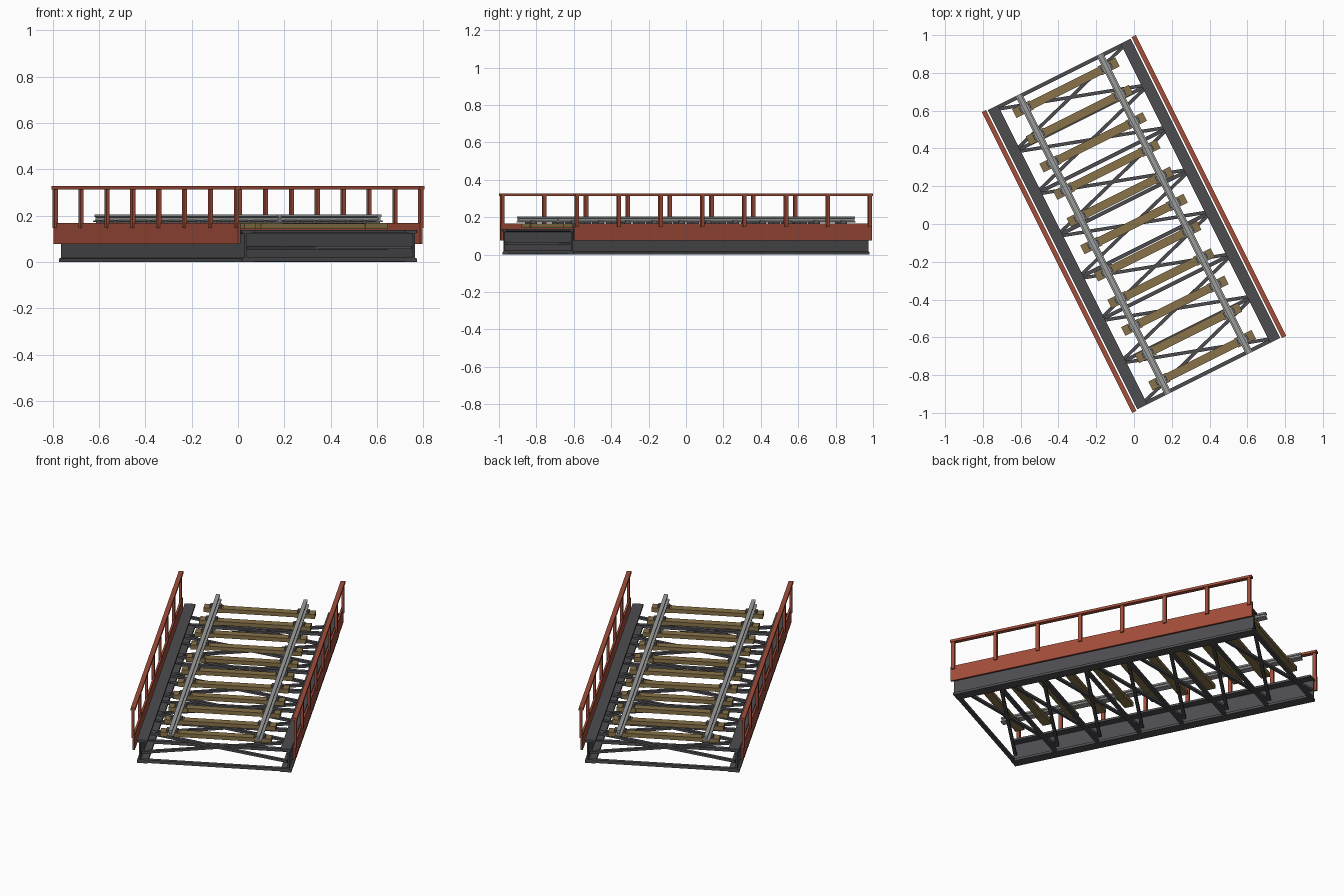
import bpy, bmesh, math
from mathutils import Matrix, Vector

if "Cube" in bpy.data.objects:
    bpy.data.objects.remove(bpy.data.objects["Cube"])

TURN = Matrix.Rotation(math.atan(0.5), 4, 'Z')   # the bridge sits diagonally
HALF = 0.885                                     # half length of the span
PANELS = [-0.875 + 0.25 * i for i in range(8)]   # panel points along the span


def material(name, rgb):
    m = bpy.data.materials.new(name)
    m.diffuse_color = (*rgb, 1)
    m.use_nodes = True
    m.node_tree.nodes["Principled BSDF"].inputs["Base Color"].default_value = m.diffuse_color
    return m


RED = material("rust_red", (0.36, 0.075, 0.042))
STEEL = material("dark_steel", (0.075, 0.075, 0.083))
WOOD = material("timber", (0.25, 0.17, 0.065))
RAIL = material("rail_grey", (0.33, 0.34, 0.33))
CHAIR = material("chair_grey", (0.13, 0.13, 0.14))


def finish(name, bm, mat):
    bmesh.ops.recalc_face_normals(bm, faces=bm.faces)
    me = bpy.data.meshes.new(name)
    bm.to_mesh(me)
    bm.free()
    me.materials.append(mat)
    ob = bpy.data.objects.new(name, me)
    ob.matrix_world = TURN
    bpy.context.collection.objects.link(ob)
    return ob


def box(bm, x0, x1, y0, y1, z0, z1):
    m = Matrix.Translation(((x0 + x1) / 2, (y0 + y1) / 2, (z0 + z1) / 2))
    m = m @ Matrix.Diagonal((abs(x1 - x0), abs(y1 - y0), abs(z1 - z0), 1))
    bmesh.ops.create_cube(bm, size=1, matrix=m)


def bar(bm, a, b, width, height):
    a, b = Vector(a), Vector(b)
    d = b - a
    m = Matrix.Translation((a + b) / 2) @ Matrix.Rotation(math.atan2(d.y, d.x), 4, 'Z')
    bmesh.ops.create_cube(bm, size=1, matrix=m @ Matrix.Diagonal((d.length, width, height, 1)))


def extrude_y(bm, profile, half):
    f = bm.faces.new([bm.verts.new((x, -half, z)) for x, z in profile])
    r = bmesh.ops.extrude_face_region(bm, geom=[f])
    vs = [v for v in r["geom"] if isinstance(v, bmesh.types.BMVert)]
    bmesh.ops.translate(bm, vec=(0, 2 * half, 0), verts=vs)


for side, s in (("left", -1), ("right", 1)):
    # main girder: flanges with the web near the outer edge
    bm = bmesh.new()
    extrude_y(bm, [(s * x, z) for x, z in (
        (0.364, 0), (0.423, 0), (0.423, 0.014), (0.412, 0.018), (0.412, 0.122),
        (0.423, 0.126), (0.423, 0.138), (0.364, 0.138), (0.364, 0.126),
        (0.402, 0.122), (0.402, 0.018), (0.364, 0.014))], HALF)
    finish(side + "_girder", bm, STEEL)

    # side plate
    bm = bmesh.new()
    box(bm, s * 0.434, s * 0.445, -0.89, 0.89, 0.077, 0.168)
    finish(side + "_side_plate", bm, RED)

    # handrail and its posts
    bm = bmesh.new()
    box(bm, s * 0.431, s * 0.456, -0.89, 0.89, 0.314, 0.328)
    for y in PANELS:
        box(bm, s * 0.438, s * 0.453, y - 0.01, y + 0.01, 0.147, 0.315)
    finish(side + "_handrail", bm, RED)

    # running rail
    half_profile = [(0.019, 0.172), (0.019, 0.177), (0.005, 0.181),
                    (0.005, 0.193), (0.011, 0.196), (0.011, 0.205)]
    profile = half_profile + [(-x, z) for x, z in reversed(half_profile)]
    bm = bmesh.new()
    extrude_y(bm, [(s * 0.24 + x, z) for x, z in profile], 0.885)
    finish(side + "_running_rail", bm, RAIL)

# bottom cross beams
bm = bmesh.new()
for y in PANELS:
    box(bm, -0.405, 0.405, y - 0.01, y + 0.01, 0.003, 0.021)
finish("cross_beams", bm, STEEL)

# crossed diagonal bracing in each panel
bm = bmesh.new()
for y0, y1 in zip(PANELS, PANELS[1:]):
    bar(bm, (-0.4, y0, 0.061), (0.4, y1, 0.061), 0.018, 0.014)
    bar(bm, (0.4, y0, 0.062), (-0.4, y1, 0.062), 0.018, 0.014)
finish("diagonal_bracing", bm, STEEL)

# sleepers, slightly waisted between the rails, with a chair under each rail
sleepers, chairs = bmesh.new(), bmesh.new()
for i in range(11):
    y = -0.806 + 0.1612 * i
    box(sleepers, -0.2, 0.2, y - 0.022, y + 0.022, 0.143, 0.166)
    for s in (-1, 1):
        box(sleepers, s * 0.2, s * 0.305, y - 0.026, y + 0.026, 0.142, 0.168)
        box(chairs, s * 0.24 - 0.032, s * 0.24 + 0.032, y - 0.02, y + 0.02, 0.166, 0.174)
        for dx in (-0.025, 0.025):
            box(chairs, s * 0.24 + dx - 0.006, s * 0.24 + dx + 0.006,
                y - 0.012, y + 0.012, 0.172, 0.182)
finish("sleepers", sleepers, WOOD)
finish("rail_chairs", chairs, CHAIR)
